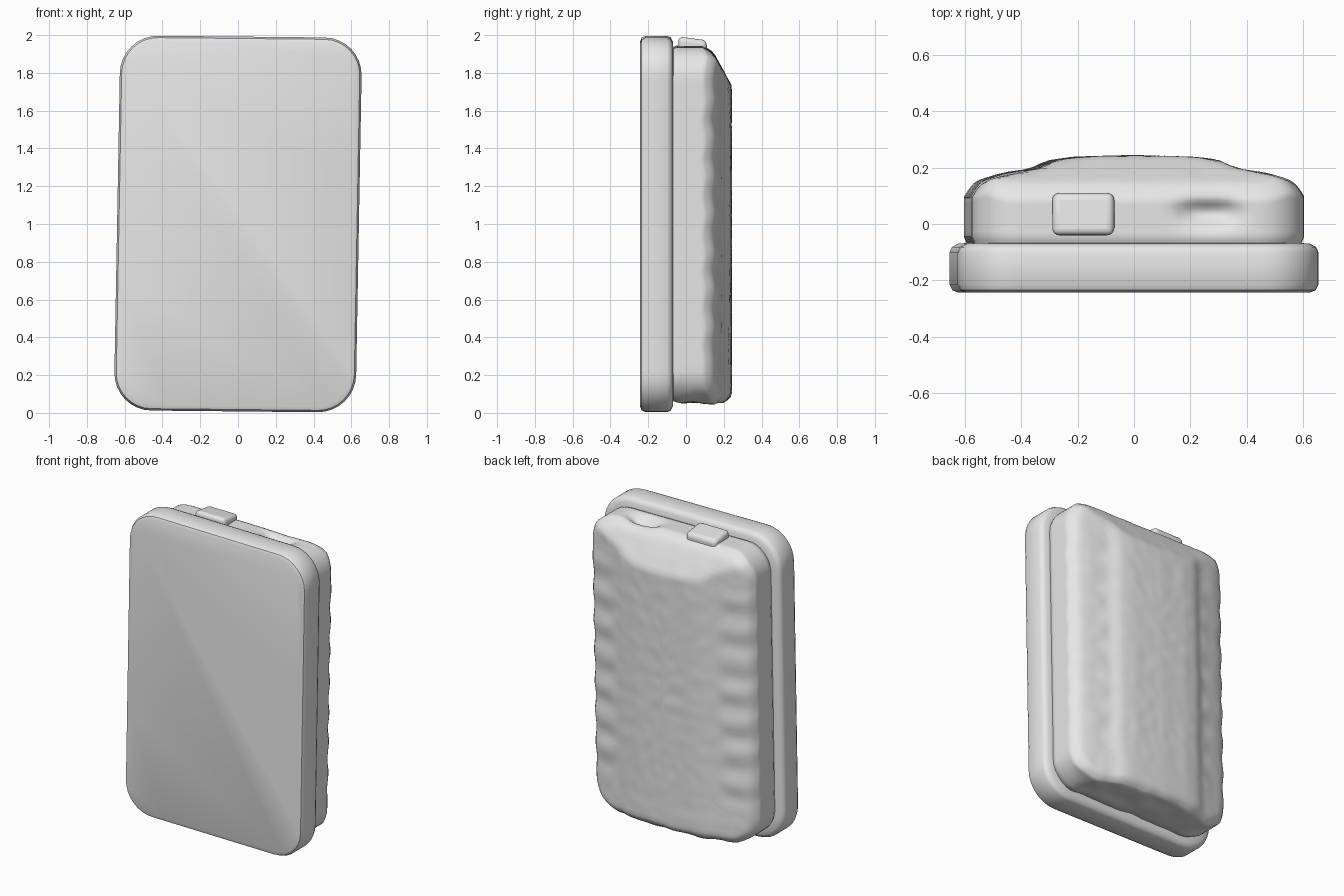
import bpy, bmesh, math
from mathutils import noise, Vector

cube = bpy.data.objects.get("Cube")
if cube:
    bpy.data.objects.remove(cube, do_unlink=True)

grey = bpy.data.materials.new("plain grey")
grey.use_nodes = True
grey.diffuse_color = (0.8, 0.8, 0.8, 1)
grey.node_tree.nodes["Principled BSDF"].inputs["Base Color"].default_value = (0.8, 0.8, 0.8, 1)


def outline(hw, hz, r, arc=8, short=24, long=48):
    """Rounded rectangle in x and z, centred on z = 1."""
    pts = []
    corners = [(1, 1), (-1, 1), (-1, -1), (1, -1)]
    for i, (sx, sz) in enumerate(corners):
        cx, cz = sx * (hw - r), sz * (hz - r)
        for k in range(arc + 1):
            a = math.pi / 2 * (i + k / arc)
            pts.append((cx + r * math.cos(a), 1 + cz + r * math.sin(a)))
        # points along the straight edge to the next corner
        nx, nz = corners[(i + 1) % 4]
        a = math.pi / 2 * (i + 1)
        end = (nx * (hw - r) + r * math.cos(a), 1 + nz * (hz - r) + r * math.sin(a))
        start = pts[-1]
        count = long if i % 2 else short
        for k in range(1, count):
            t = k / count
            pts.append((start[0] + (end[0] - start[0]) * t, start[1] + (end[1] - start[1]) * t))
    return pts


def lean(x, y, z):
    """The whole case leans slightly to one side."""
    return Vector((x + 0.018 * (z - 1), y, z - 0.01 * x))


def finish(ob, angle=40):
    ob.data.materials.append(grey)
    bpy.ops.object.select_all(action="DESELECT")
    ob.select_set(True)
    bpy.context.view_layer.objects.active = ob
    bpy.ops.object.shade_smooth_by_angle(angle=math.radians(angle))


def loft(name, rings):
    """Skin a list of equal rings and close both ends."""
    bm = bmesh.new()
    loops = [[bm.verts.new(p) for p in ring] for ring in rings]
    n = len(loops[0])
    for a, b in zip(loops, loops[1:]):
        for i in range(n):
            j = (i + 1) % n
            bm.faces.new((a[i], a[j], b[j], b[i]))
    bm.faces.new(loops[0])
    bm.faces.new(loops[-1])
    bmesh.ops.recalc_face_normals(bm, faces=bm.faces)
    mesh = bpy.data.meshes.new(name)
    bm.to_mesh(mesh)
    bm.free()
    ob = bpy.data.objects.new(name, mesh)
    bpy.context.collection.objects.link(ob)
    finish(ob)
    return ob


# Front slab with softened rim: (depth, inset)
slab_profile = [(-0.243, 0.03), (-0.235, 0.01), (-0.215, 0), (-0.1, 0),
                (-0.082, 0.008), (-0.07, 0.03), (-0.066, 0.08)]
loft("front_slab", [[lean(x, y, z) for x, z in outline(0.64 - d, 0.992 - d, 0.2 - d)]
                    for y, d in slab_profile])

# Back shell: raised centre panel, sloping shoulders, sloping top
HW, HZ, R = 0.59, 0.942, 0.17
shoulder = [(0, 0.243), (0.2, 0.238), (0.29, 0.226), (0.35, 0.198), (0.5, 0.165), (0.6, 0.13)]


def back_depth(x, z, d):
    ax = abs(x)
    y = shoulder[-1][1]
    for (x0, y0), (x1, y1) in zip(shoulder, shoulder[1:]):
        if x0 <= ax <= x1:
            y = y0 + (y1 - y0) * (ax - x0) / (x1 - x0)
            break
    y = min(y, 0.125 + (1.94 - z) * 0.56)
    # shallow ribs across the shoulders
    if ax > 0.36 and 0.3 < z < 1.7:
        y += 0.006 * math.sin(z * math.tau / 0.2) * min(1, (ax - 0.36) / 0.06)
    # rounded rim
    y -= 0.04 * max(0, 1 - d / 0.05) ** 2
    return y + 0.003 * noise.noise(Vector((x, 0, z)) * 14)


def shell_point(x, y, z):
    # hollow in the top, right of centre
    if z > 1.8:
        z -= 0.05 * math.exp(-((x - 0.25) / 0.1) ** 4 - ((y - 0.04) / 0.045) ** 2)
    # shallow lumps underneath
    if z < 0.15:
        z += 0.012 * noise.noise(Vector((x * 9, y * 9, 2)))
    return lean(x, y, z)


rings = []
base = outline(HW, HZ, R)
for k in range(12):
    t = k / 12
    d = 0.018 * max(0, 1 - t * 4)
    rings.append([shell_point(x, -0.09 + (back_depth(x, z, 0) + 0.09) * t, z)
                  for x, z in outline(HW - d, HZ - d, R - d)])
insets = [0, 0.006, 0.015, 0.03, 0.05] + [0.05 + 0.0265 * k for k in range(1, 21)]
for d in insets:
    rings.append([shell_point(x, back_depth(x, z, d), z)
                  for x, z in outline(HW - d, HZ - d, max(R - d, 0.006))])
loft("back_shell", rings)

# Soft tab on top, left in the front face's plane
bpy.ops.mesh.primitive_cube_add(size=1, location=(-0.18, 0.035, 1.95))
tab = bpy.context.object
tab.name = "top_tab"
for v in tab.data.vertices:
    v.co = Vector((v.co.x * 0.22, v.co.y * 0.15, v.co.z * 0.085 - (0.02 if v.co.y > 0 and v.co.z > 0 else 0)))
bevel = tab.modifiers.new("soft_edges", "BEVEL")
bevel.width = 0.025
bevel.segments = 4
finish(tab, 60)
